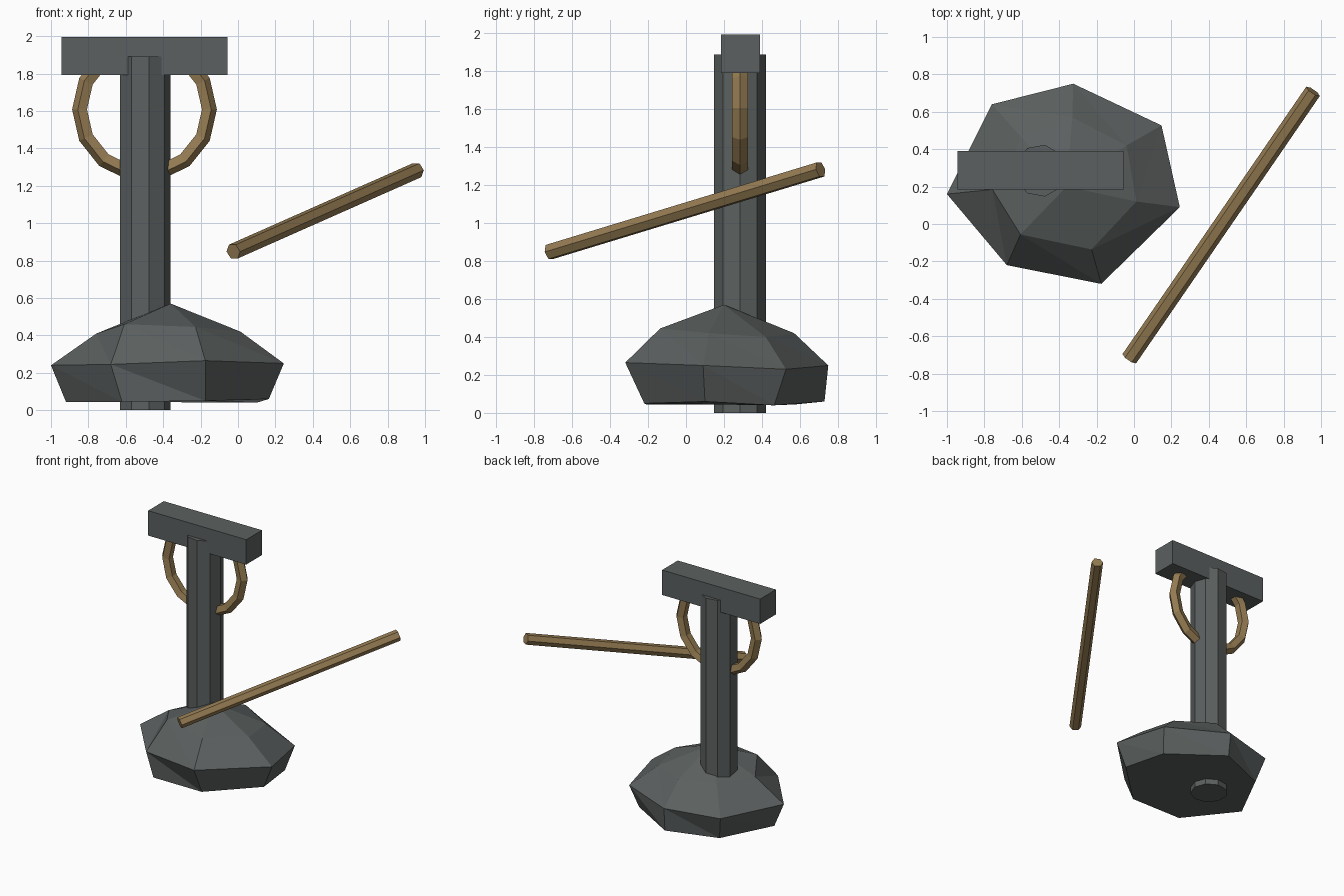
import bpy, bmesh, math
from mathutils import Vector, Matrix

if "Cube" in bpy.data.objects:
    bpy.data.objects.remove(bpy.data.objects["Cube"])


def material(name, rgb):
    m = bpy.data.materials.new(name)
    m.diffuse_color = (*rgb, 1)
    m.use_nodes = True
    m.node_tree.nodes["Principled BSDF"].inputs["Base Color"].default_value = m.diffuse_color
    return m


STONE = material("dark_grey_stone", (0.105, 0.117, 0.115))
WOOD = material("brown_wood", (0.30, 0.20, 0.085))
CX, CY = -0.5, 0.285  # axis of the post


def add_object(name, bm, mat):
    bmesh.ops.recalc_face_normals(bm, faces=bm.faces)
    mesh = bpy.data.meshes.new(name)
    bm.to_mesh(mesh)
    bm.free()
    mesh.materials.append(mat)
    ob = bpy.data.objects.new(name, mesh)
    bpy.context.collection.objects.link(ob)
    return ob


def rod(name, a, b, radius, sides, mat):
    """Prism between two points, first corner on the local x axis."""
    a, b = Vector(a), Vector(b)
    d = b - a
    rot = Matrix() if d.x == d.y == 0 else d.to_track_quat('Z', 'Y').to_matrix().to_4x4()
    bm = bmesh.new()
    rings = []
    for z in (0, d.length):
        rings.append([bm.verts.new(a + rot @ Vector((
            radius * math.cos(math.tau * i / sides),
            radius * math.sin(math.tau * i / sides), z))) for i in range(sides)])
    lo, hi = rings
    bm.faces.new(lo)
    bm.faces.new(hi)
    for i in range(sides):
        j = (i + 1) % sides
        bm.faces.new((lo[i], lo[j], hi[j], hi[i]))
    return add_object(name, bm, mat)


# Upright post (nine sides)
rod("post", (CX, CY, 0), (CX, CY, 1.89), 0.14, 9, STONE)

# Loose stick
rod("stick", (-0.025, -0.72, 0.848), (0.957, 0.709, 1.283), 0.044, 6, WOOD)

# Cross beam
bm = bmesh.new()
bmesh.ops.create_cube(bm, size=1, matrix=Matrix.Translation((CX, CY + 0.002, 1.893))
                      @ Matrix.Diagonal((0.89, 0.204, 0.204, 1)))
add_object("cross_beam", bm, STONE)

# Hanging ring
bm = bmesh.new()
SEG, SIDES, MAJOR, MINOR = 14, 5, 0.343, 0.044
grid = []
for i in range(SEG):
    a = math.tau * i / SEG
    row = []
    for k in range(SIDES):
        t = math.tau * k / SIDES
        r = MAJOR + MINOR * math.cos(t)
        row.append(bm.verts.new((CX + r * math.cos(a), CY + MINOR * math.sin(t),
                                 1.608 + r * math.sin(a))))
    grid.append(row)
for i in range(SEG):
    n = grid[(i + 1) % SEG]
    for k in range(SIDES):
        l = (k + 1) % SIDES
        bm.faces.new((grid[i][k], n[k], n[l], grid[i][l]))
add_object("ring", bm, WOOD)

# Rough boulder base: three seven-point rings and a peak
LOWER = [(-.92, .17, .045), (-.71, .58, .045), (-.32, .73, .06), (.10, .465, .04),
         (.165, .10, .06), (-.175, -.22, .05), (-.62, -.21, .045)]
MIDDLE = [(-1, .16, .24), (-.76, .64, .24), (-.325, .75, .25), (.147, .527, .23),
          (.245, .09, .25), (-.175, -.32, .265), (-.68, -.22, .245)]
UPPER = [(-.757, .185, .41), (-.60, .46, .42), (-.33, .57, .42), (-.04, .42, .40),
         (.013, .12, .42), (-.227, -.136, .445), (-.607, -.056, .46)]
bm = bmesh.new()
rings = [[bm.verts.new(p) for p in ring] for ring in (LOWER, MIDDLE, UPPER)]
peak = bm.verts.new((-.36, .20, .57))
bm.faces.new(rings[0])
for i in range(7):
    j = (i + 1) % 7
    for lo, hi in zip(rings, rings[1:]):
        bm.faces.new((lo[i], lo[j], hi[j]))
        bm.faces.new((lo[i], hi[j], hi[i]))
    bm.faces.new((rings[2][i], rings[2][j], peak))
add_object("boulder_base", bm, STONE)
